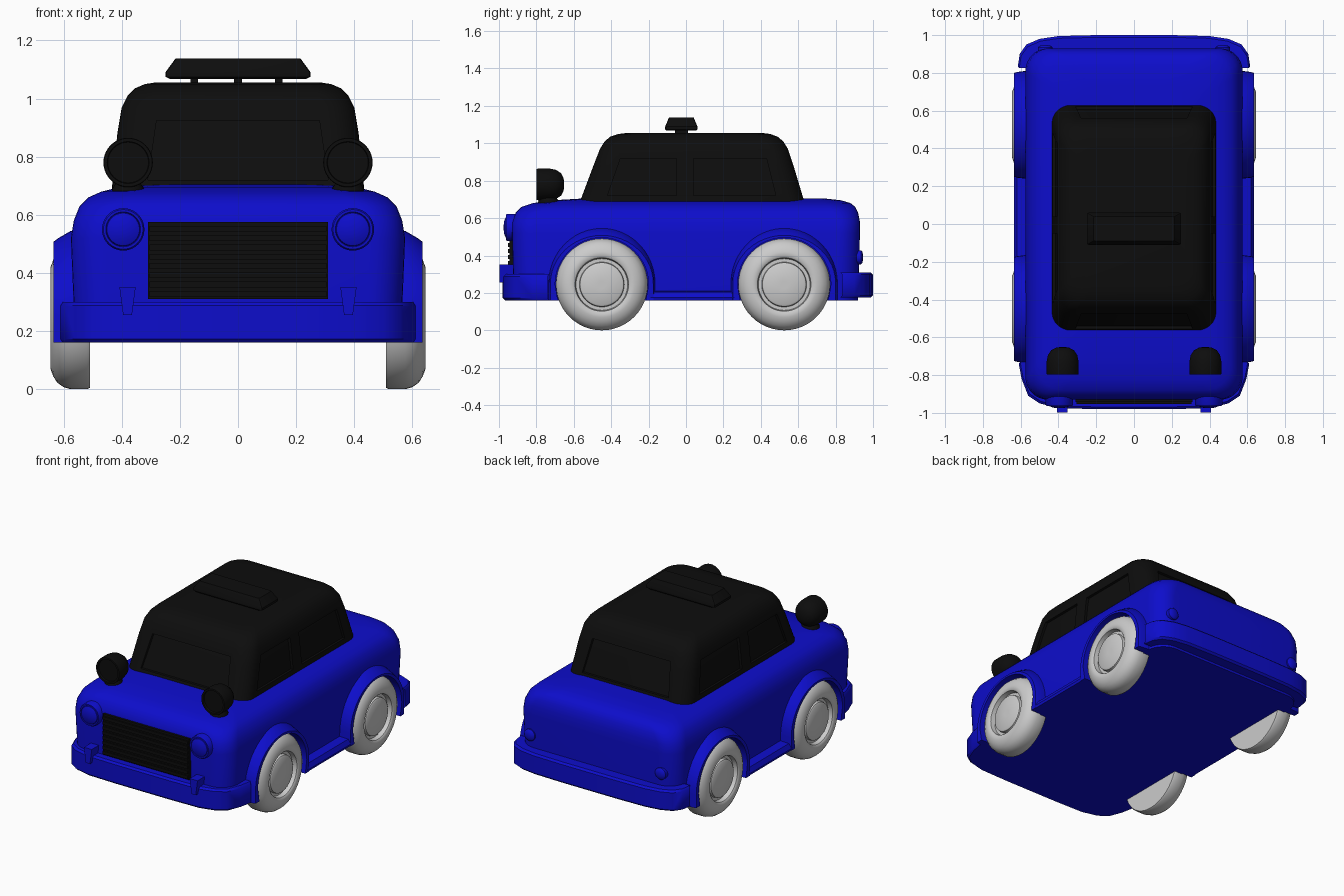
import bpy, math
from math import sin, cos, pi

cube = bpy.data.objects.get("Cube")
if cube:
    bpy.data.objects.remove(cube, do_unlink=True)


def material(name, colour):
    m = bpy.data.materials.new(name)
    m.use_nodes = True
    m.diffuse_color = (*colour, 1)
    m.node_tree.nodes["Principled BSDF"].inputs["Base Color"].default_value = (*colour, 1)
    return m


BLUE = material("body blue", (0.004, 0.004, 0.6))
BLACK = material("roof black", (0.004, 0.004, 0.004))
GREY = material("wheel grey", (0.6, 0.6, 0.6))


def smooth(ob, angle=35):
    bpy.ops.object.select_all(action='DESELECT')
    ob.select_set(True)
    bpy.context.view_layer.objects.active = ob
    bpy.ops.object.shade_smooth_by_angle(angle=math.radians(angle))


def skin(name, rings, mat, angle=35):
    """Join equal-length rings of points into a closed, capped solid."""
    n = len(rings[0])
    faces = [tuple(range(n)), tuple(range((len(rings) - 1) * n, len(rings) * n))]
    for k in range(len(rings) - 1):
        for i in range(n):
            j = (i + 1) % n
            faces.append((k * n + i, k * n + j, (k + 1) * n + j, (k + 1) * n + i))
    me = bpy.data.meshes.new(name)
    me.from_pydata([p for r in rings for p in r], [], faces)
    import bmesh
    bm = bmesh.new()
    bm.from_mesh(me)
    bmesh.ops.recalc_face_normals(bm, faces=bm.faces)
    bm.to_mesh(me)
    bm.free()
    me.materials.append(mat)
    ob = bpy.data.objects.new(name, me)
    bpy.context.collection.objects.link(ob)
    smooth(ob, angle)
    return ob


def place(axis, a, b, c):
    """Point at height c along the axis, with a and b across it."""
    return {'x': (c, a, b), 'y': (a, c, b), 'z': (a, b, c)}[axis]


def prism(name, outline, axis, lo, hi, mat):
    return skin(name, [[place(axis, a, b, c) for a, b in outline] for c in (lo, hi)], mat)


def box(name, x, y, z, mat):
    return prism(name, [(x[0], y[0]), (x[1], y[0]), (x[1], y[1]), (x[0], y[1])], 'z', *z, mat)


def lathe(name, profile, axis, centre, mat, n=40, angle=35):
    """Profile is a list of (radius, height along the axis)."""
    a, b = centre
    return skin(name, [[place(axis, a + r * cos(2 * pi * i / n), b + r * sin(2 * pi * i / n), h)
                        for i in range(n)] for r, h in profile], mat, angle)


def rounded(z, w, front, back, r, n=8):
    """Rounded rectangle ring at height z."""
    pts = []
    for q, (cx, cy) in enumerate([(w - r, back - r), (r - w, back - r),
                                  (r - w, front + r), (w - r, front + r)]):
        for i in range(n + 1):
            t = (q + i / n) * pi / 2
            pts.append((cx + r * cos(t), cy + r * sin(t), z))
    return pts


# Body shell: height, half width, front, back, corner radius
body_levels = [(.16, .56, -.92, .92, .12), (.52, .575, -.93, .93, .12), (.58, .565, -.928, .93, .12),
               (.63, .545, -.91, .92, .13), (.66, .515, -.88, .905, .14), (.68, .47, -.82, .88, .14),
               (.695, .41, -.72, .83, .14), (.705, .3, -.55, .74, .14)]
skin("body", [rounded(*l) for l in body_levels], BLUE, 50)

# Cabin with window openings over a slightly smaller glass shell
cabin_levels = [(.68, .435, -.57, .635, .1), (.88, .415, -.495, .575, .1), (.97, .4, -.46, .545, .1),
                (1.01, .38, -.435, .52, .1), (1.035, .355, -.405, .49, .1),
                (1.05, .32, -.36, .45, .1), (1.056, .28, -.31, .4, .1)]
cabin = skin("cabin", [rounded(*l) for l in cabin_levels], BLACK, 50)
D = .015
skin("glass", [rounded(z - D * (z > .7), w - D, f + D, b - D, r - D)
               for z, w, f, b, r in cabin_levels], BLACK, 50)
cutters = [
    prism("front_side_cut", [(-.42, .72), (-.35, .92), (-.05, .92), (-.05, .72)], 'x', -1, 1, BLACK),
    prism("rear_side_cut", [(.04, .72), (.04, .92), (.43, .92), (.48, .72)], 'x', -1, 1, BLACK),
    prism("windscreen_cut", [(-.31, .72), (-.28, .925), (.28, .925), (.31, .72)], 'y', -1, 1, BLACK)]
for cutter in cutters:
    mod = cabin.modifiers.new("windows", 'BOOLEAN')
    mod.operation, mod.solver, mod.object = 'DIFFERENCE', 'EXACT', cutter
    bpy.context.view_layer.objects.active = cabin
    bpy.ops.object.modifier_apply(modifier=mod.name)
    bpy.data.objects.remove(cutter, do_unlink=True)
smooth(cabin)

# Roof sign on three feet
skin("roof_sign", [rounded(z, w, -.025 - d, -.025 + d, .012, 2) for z, w, d in
                   [(1.068, .235, .08), (1.075, .25, .086), (1.09, .25, .086), (1.138, .215, .066)]], BLACK, 25)
for x in (-.15, 0, .14):
    box("sign_foot", (x - .013, x + .013), (-.06, .01), (1.04, 1.075), BLACK)

# Grille with horizontal slats
box("grille", (-.31, .31), (-.943, -.85), (.31, .575), BLACK)
for i in range(8):
    z = .318 + i * .032
    box("grille_slat", (-.305, .305), (-.953, -.94), (z, z + .02), BLACK)


def bumper(name, half, z0, z1):
    """Wraparound bumper from the right half of its plan outline."""
    outline = half + [(-x, y) for x, y in reversed(half)]
    e = .012
    inset = [(x * (1 - e), y * (1 - e)) for x, y in outline]
    rings = [[(x, y, z) for x, y in o] for o, z in
             [(inset, z0), (outline, z0 + e), (outline, z1 - e), (inset, z1)]]
    skin(name, rings, BLUE, 40)


bumper("front_bumper", [(.53, -.74), (.61, -.74), (.595, -.82), (.56, -.91), (.5, -.95),
                        (.4, -.975), (.2, -.98)], .16, .30)
bumper("rear_bumper", [(.54, .835), (.615, .835), (.605, .9), (.57, .95), (.5, .98),
                       (.4, .995), (.2, 1.0)], .175, .31)

# Running boards, wheels and arches on both sides
tyre = [(.2, .51), (.24, .51), (.245, .52), (.245, .575), (.238, .6), (.222, .622), (.2, .636),
        (.175, .645), (.152, .645), (.143, .638), (.138, .61), (.12, .61), (.117, .628), (.108, .634), (.02, .634)]


def arch(x, outer, top, y):
    """Ring of an arch: outer curve with straight legs, then the wheel opening."""
    n, floor = 24, .16
    ts = [pi * i / n for i in range(n + 1)]
    out = [(x, y + outer * cos(t), .25 + top * sin(t)) for t in ts]
    inn = [(x, y + .25 * cos(t), .245 + .25 * sin(t)) for t in reversed(ts)]
    legs = [(x, y - outer, floor), (x, y - .235, floor)]
    legs_back = [(x, y + .235, floor), (x, y + outer, floor)]
    return out + legs + inn + legs_back


for s in (-1, 1):
    for y, end in ((-.45, "front"), (.525, "rear")):
        lathe(end + "_wheel", [(r, s * h) for r, h in tyre], 'x', (y, .245), GREY, 48, 40)
        skin(end + "_arch", [arch(s * x, o, t, y) for x, o, t in
                             [(.5, .285, .3), (.575, .285, .295), (.618, .28, .27), (.634, .275, .258)]], BLUE)
    prism("running_board", [(s * .5, .16), (s * .63, .16), (s * .635, .175), (s * .62, .205), (s * .5, .215)],
          'y', -.19, .26, BLUE)

    # Headlight, bonnet spotlight, bumper guard and tail light
    lathe("headlight", [(.073, -.85), (.073, -.955), (.068, -.963), (.06, -.963), (.058, -.957),
                        (.056, -.963), (.035, -.972), (.01, -.975)], 'y', (s * .395, .55), BLUE)
    lathe("spotlight", [(.07, -.785), (.072, -.798), (.083, -.798), (.085, -.79), (.085, -.73), (.078, -.695),
                        (.06, -.668), (.035, -.655), (.01, -.651)], 'y', (s * .378, .78), BLACK)
    lathe("spotlight_foot", [(.055, .67), (.055, .69), (.035, .72)], 'z', (s * .378, -.735), BLACK, 24)
    prism("bumper_guard", [(s * .352, .352), (s * .408, .352), (s * .395, .255), (s * .365, .255)],
          'y', -.998, -.92, BLUE)
    lathe("tail_light", [(.038, .9), (.038, .935), (.03, .943), (.01, .947)], 'y', (s * .47, .39), BLUE, 24)
